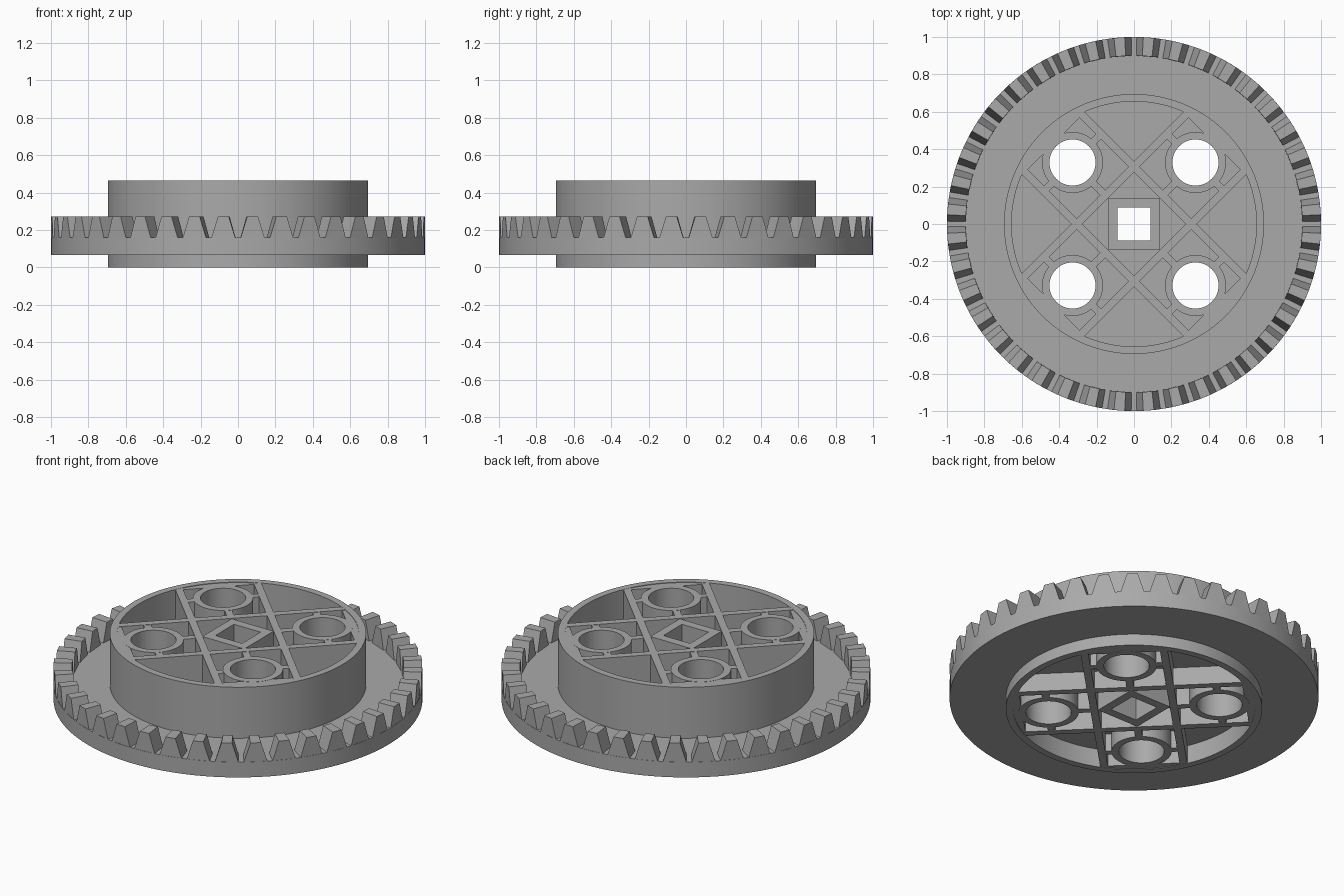
import bpy, bmesh
from math import sin, cos, pi, radians, sqrt
from mathutils import Matrix

if "Cube" in bpy.data.objects:
    bpy.data.objects.remove(bpy.data.objects["Cube"], do_unlink=True)

grey = bpy.data.materials.new("light_grey")
grey.use_nodes = True
GREY = (0.40, 0.40, 0.40, 1)
grey.diffuse_color = GREY
grey.node_tree.nodes["Principled BSDF"].inputs["Base Color"].default_value = GREY

TOP = 0.465                      # hub height
DISC_LOW, DISC_TOP = 0.068, 0.16
HOLE = 0.465                     # distance of pin holes from the axis
DIAGONALS = [pi / 4 + k * pi / 2 for k in range(4)]


def finish(name, bm, smooth=False):
    bmesh.ops.recalc_face_normals(bm, faces=bm.faces)
    mesh = bpy.data.meshes.new(name)
    bm.to_mesh(mesh)
    bm.free()
    mesh.materials.append(grey)
    ob = bpy.data.objects.new(name, mesh)
    bpy.context.collection.objects.link(ob)
    if smooth:
        bpy.ops.object.select_all(action='DESELECT')
        ob.select_set(True)
        bpy.context.view_layer.objects.active = ob
        bpy.ops.object.shade_smooth_by_angle(angle=radians(30))
    return ob


def lathe(bm, profile, sides, phase=0, centre=(0, 0)):
    """Revolve a closed (radius, z) profile about a vertical axis."""
    rings = []
    for i in range(sides):
        a = phase + 2 * pi * i / sides
        rings.append([bm.verts.new((centre[0] + r * cos(a), centre[1] + r * sin(a), z))
                      for r, z in profile])
    n = len(profile)
    for i in range(sides):
        p, q = rings[i], rings[(i + 1) % sides]
        for j in range(n):
            k = (j + 1) % n
            bm.faces.new((p[j], q[j], q[k], p[k]))


def tube(bm, r_in, r_out, low, high, sides, phase=0, centre=(0, 0)):
    lathe(bm, [(r_in, low), (r_out, low), (r_out, high), (r_in, high)], sides, phase, centre)


def bar(bm, angle, u0, u1, v0, v1, low, high):
    """Upright block given in a frame turned by angle about the axis."""
    m = (Matrix.Rotation(angle, 4, 'Z')
         @ Matrix.Translation(((u0 + u1) / 2, (v0 + v1) / 2, (low + high) / 2))
         @ Matrix.Diagonal((u1 - u0, v1 - v0, high - low, 1)))
    bmesh.ops.create_cube(bm, size=1, matrix=m)


# Gear disc and hub wall
bm = bmesh.new()
lathe(bm, [(0.655, 0), (0.695, 0), (0.695, DISC_LOW), (1, DISC_LOW), (1, DISC_TOP),
           (0.695, DISC_TOP), (0.695, TOP), (0.655, TOP)], 160)
finish("disc_and_hub_wall", bm, True)

# Crown teeth, with a gap centred on each axis
bm = bmesh.new()
for i in range(40):
    mid = 2 * pi * (i + 0.5) / 40
    ends = []
    for r in (0.9, 1.0):
        ends.append([bm.verts.new((r * cos(mid + radians(d)), r * sin(mid + radians(d)), z))
                     for d, z in ((-3.65, DISC_TOP), (3.65, DISC_TOP), (1.65, 0.273), (-1.65, 0.273))])
    a, b = ends
    bm.faces.new(a)
    bm.faces.new(b)
    for j in range(4):
        k = (j + 1) % 4
        bm.faces.new((a[j], a[k], b[k], b[j]))
finish("crown_teeth", bm)

# Floor web inside the hub, cut through at the pin holes and the axle hole
bm = bmesh.new()
bmesh.ops.create_cone(bm, cap_ends=True, segments=96, radius1=0.67, radius2=0.67, depth=0.05,
                      matrix=Matrix.Translation((0, 0, 0.135)))
floor = finish("floor_web", bm)
bm = bmesh.new()
for a in DIAGONALS:
    bmesh.ops.create_cone(bm, cap_ends=True, segments=48, radius1=0.135, radius2=0.135, depth=1,
                          matrix=Matrix.Translation((HOLE * cos(a), HOLE * sin(a), 0)))
bar(bm, 0, -0.1, 0.1, -0.1, 0.1, -0.5, 0.5)
cutter = finish("hole_cutter", bm)
cutter.hide_render = True
cut = floor.modifiers.new("holes", 'BOOLEAN')
cut.operation = 'DIFFERENCE'
cut.solver = 'EXACT'
cut.object = cutter
bpy.context.view_layer.objects.active = floor
bpy.ops.object.modifier_apply(modifier=cut.name)
bpy.data.objects.remove(cutter, do_unlink=True)

# Crossing ribs
bm = bmesh.new()
for a in DIAGONALS:
    bar(bm, a, -0.63, 0.63, 0.195, 0.237, 0.001, TOP - 0.001)
finish("crossing_ribs", bm)

# Pin tubes
bm = bmesh.new()
for a in DIAGONALS:
    tube(bm, 0.123, 0.163, 0.002, TOP - 0.002, 48, a, (HOLE * cos(a), HOLE * sin(a)))
finish("pin_tubes", bm, True)

# Webs joining each pin tube to the ribs, and the flat outer pocket ends
bm = bmesh.new()
low, high = 0.003, TOP - 0.003
for a in DIAGONALS:
    bar(bm, a, 0.225, 0.315, -0.02, 0.02, low, high)
    bar(bm, a, HOLE - 0.02, HOLE + 0.02, 0.15, 0.205, low, high)
    bar(bm, a, HOLE - 0.02, HOLE + 0.02, -0.205, -0.15, low, high)
    bar(bm, a, 0.607, 0.655, -0.2, 0.2, low, high)
finish("joining_webs", bm)

# Square axle socket, its corners meeting the ribs
bm = bmesh.new()
tube(bm, 0.088 * sqrt(2), 0.139 * sqrt(2), 0.004, TOP - 0.004, 4, pi / 4)
finish("axle_socket", bm)
